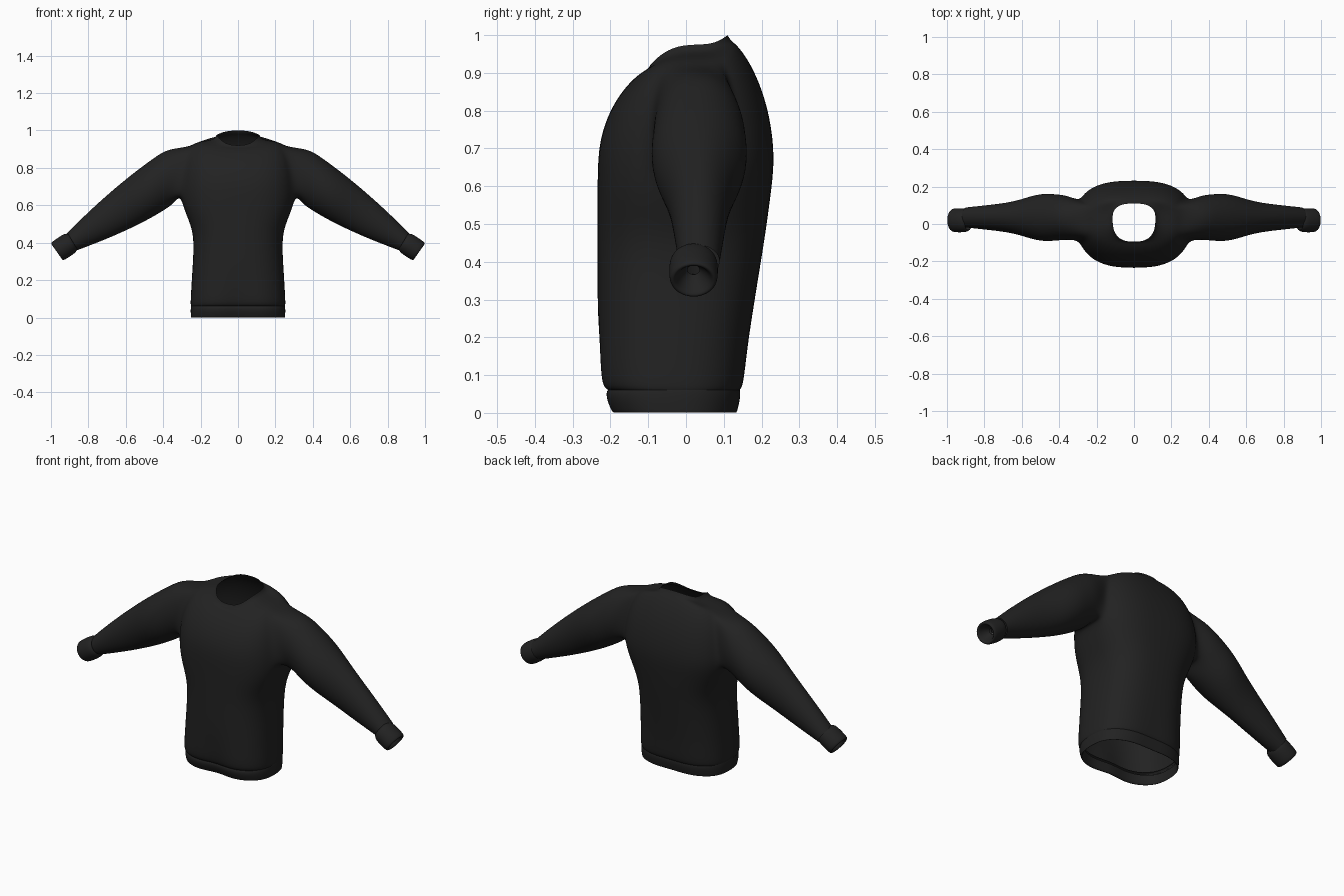
import bpy, bmesh
from math import sin, cos, pi, atan2, exp, copysign

cube = bpy.data.objects.get("Cube")
if cube:
    bpy.data.objects.remove(cube)

cloth = bpy.data.materials.new("black knit")
cloth.use_nodes = True
cloth.diffuse_color = (0.016, 0.016, 0.016, 1)
shader = cloth.node_tree.nodes["Principled BSDF"]
shader.inputs["Base Color"].default_value = cloth.diffuse_color
shader.inputs["Roughness"].default_value = 0.9

TORSO_SIDES = 32
SLEEVE_SIDES = 16
FRONT = -0.235


def mix(a, b, t):
    return a + (b - a) * t


def smoothstep(low, high, value):
    t = min(max((value - low) / (high - low), 0), 1)
    return t * t * (3 - 2 * t)


def rounded(value):
    """Flatten a sine or cosine into a boxier cross-section."""
    return copysign(abs(value) ** 0.75, value)


def torso_ring(front, side, back):
    """Ring through a front (y, z), a side (x, z) and a back (y, z) point."""
    half_width, side_z = side
    middle = 0.03 if side_z > 0.6 else (front[0] + back[0]) / 2
    points = []
    for i in range(TORSO_SIDES):
        angle = 2 * pi * i / TORSO_SIDES
        end_y, end_z = back if sin(angle) > 0 else front
        x = half_width * rounded(cos(angle))
        y = mix(middle, end_y, abs(rounded(sin(angle))))
        # Soft fold down the middle of the lower cloth
        fold = max(0, 1 - 4 * side_z) * exp(-(x / 0.07) ** 2)
        y *= 1 - fold * (0.05 if y > 0 else 0.12)
        points.append((x, y, mix(side_z, end_z, sin(angle) ** 2)))
    return points


def waist_ring(z, inset=0):
    """Level ring: narrow waist, chest flare and a back that leans out."""
    width = 0.26 - 0.06 * z + 0.09 * smoothstep(0.42, 0.66, z)
    back = 0.195 - 0.04 * cos(pi * z / 0.75)
    return torso_ring((FRONT + inset, z), (width - inset / 4, z), (back - inset / 2, z))


def shoulder_ring(angle):
    """Ring rising in a quarter arc from the chest to the neck."""
    rise, spread = sin(angle), max(cos(angle), 0)
    chest_z = 0.66

    def arc(chest, neck, neck_z, power):
        return mix(neck, chest, spread ** power), mix(chest_z, neck_z, rise)

    return torso_ring(arc(FRONT, -0.1, 0.91, 1.5),
                      arc(0.31, 0.13, 0.95, 0.5),
                      arc(0.235, 0.12, 0.985, 1.5))


def sleeve_ring(t, height, depth, middle, side):
    """Tilted ellipse on the arm line; t runs from shoulder to wrist."""
    tilt = mix(0.1, 0.55, t)
    x, z = mix(0.36, 0.895, t), mix(0.755, 0.4, t)
    points = []
    for k in range(SLEEVE_SIDES):
        angle = 2 * pi * k / SLEEVE_SIDES - pi
        up = height * cos(angle)
        points.append((side * (x + up * sin(tilt)),
                       middle + depth * sin(angle),
                       z + up * cos(tilt)))
    return points


def join(bm, lower, upper):
    for i in range(len(lower)):
        bm.faces.new((lower[i - 1], lower[i], upper[i], upper[i - 1]))


def loft(bm, rings):
    loops = [[bm.verts.new(point) for point in ring] for ring in rings]
    for lower, upper in zip(loops, loops[1:]):
        join(bm, lower, upper)
    return loops


def finish(name, bm):
    bmesh.ops.recalc_face_normals(bm, faces=bm.faces[:])
    for face in bm.faces:
        face.smooth = True
    mesh = bpy.data.meshes.new(name)
    bm.to_mesh(mesh)
    bm.free()
    mesh.materials.append(cloth)
    part = bpy.data.objects.new(name, mesh)
    bpy.context.collection.objects.link(part)
    subdivision = part.modifiers.new("smooth", 'SUBSURF')
    subdivision.levels = subdivision.render_levels = 2


# Torso: level rings, arched shoulder rings and the collar edge
body = bmesh.new()
waist = [waist_ring(0.06, 0.02)] + [waist_ring(0.07 + i / 10) for i in range(6)]
shoulders = [shoulder_ring(pi / 2 * i / 6) for i in range(7)]
collar = torso_ring((-0.095, 0.92), (0.115, 0.975), (0.11, 1))
torso = loft(body, waist + shoulders + [collar])

# Sleeves, grown out of an armhole cut in each side of the torso
armhole_rows = torso[len(waist):len(waist) + 5]
for side in (1, -1):
    start = 0 if side > 0 else TORSO_SIDES // 2
    patch = [[row[(start + d) % TORSO_SIDES] for d in range(-2, 3)]
             for row in armhole_rows]
    inner = [v for row in patch[1:-1] for v in row[1:-1]]
    hole = [v for row in patch for v in row if v not in inner]
    bmesh.ops.delete(body, geom=inner, context='VERTS')
    center_y = sum(v.co.y for v in hole) / len(hole)
    center_z = sum(v.co.z for v in hole) / len(hole)
    hole.sort(key=lambda v: (atan2(v.co.y - center_y, v.co.z - center_z)
                             + pi + 0.15) % (2 * pi))
    rings = []
    for i in range(10):
        t = i / 9
        bulge = 0.03 * exp(-((t - 0.25) / 0.2) ** 2)
        rings.append(sleeve_ring(t, 0.152 - 0.1 * t ** 1.5,
                                 0.115 - 0.06 * t + bulge, 0.035, side))
    join(body, hole, loft(body, rings)[0])
finish("sweater_body", body)

# Hem band with its inner fold
hem = bmesh.new()
loft(hem, [waist_ring(z, inset) for z, inset in (
    (0.07, 0.04), (0.065, 0.015), (0.04, 0.012), (0.01, 0.025),
    (0, 0.03), (0, 0.045), (0.05, 0.05))])
finish("hem_band", hem)

# Cuffs with a rolled, recessed opening
for side, name in ((1, "left_cuff"), (-1, "right_cuff")):
    cuff = bmesh.new()
    loft(cuff, [sleeve_ring(t, 0.06 * size, 0.065 * size, 0.02, side)
                for t, size in ((0.98, 0.8), (1, 1), (1.07, 1.02), (1.14, 1),
                                (1.14, 0.75), (1.1, 0.6), (1.06, 0.25))])
    finish(name, cuff)
